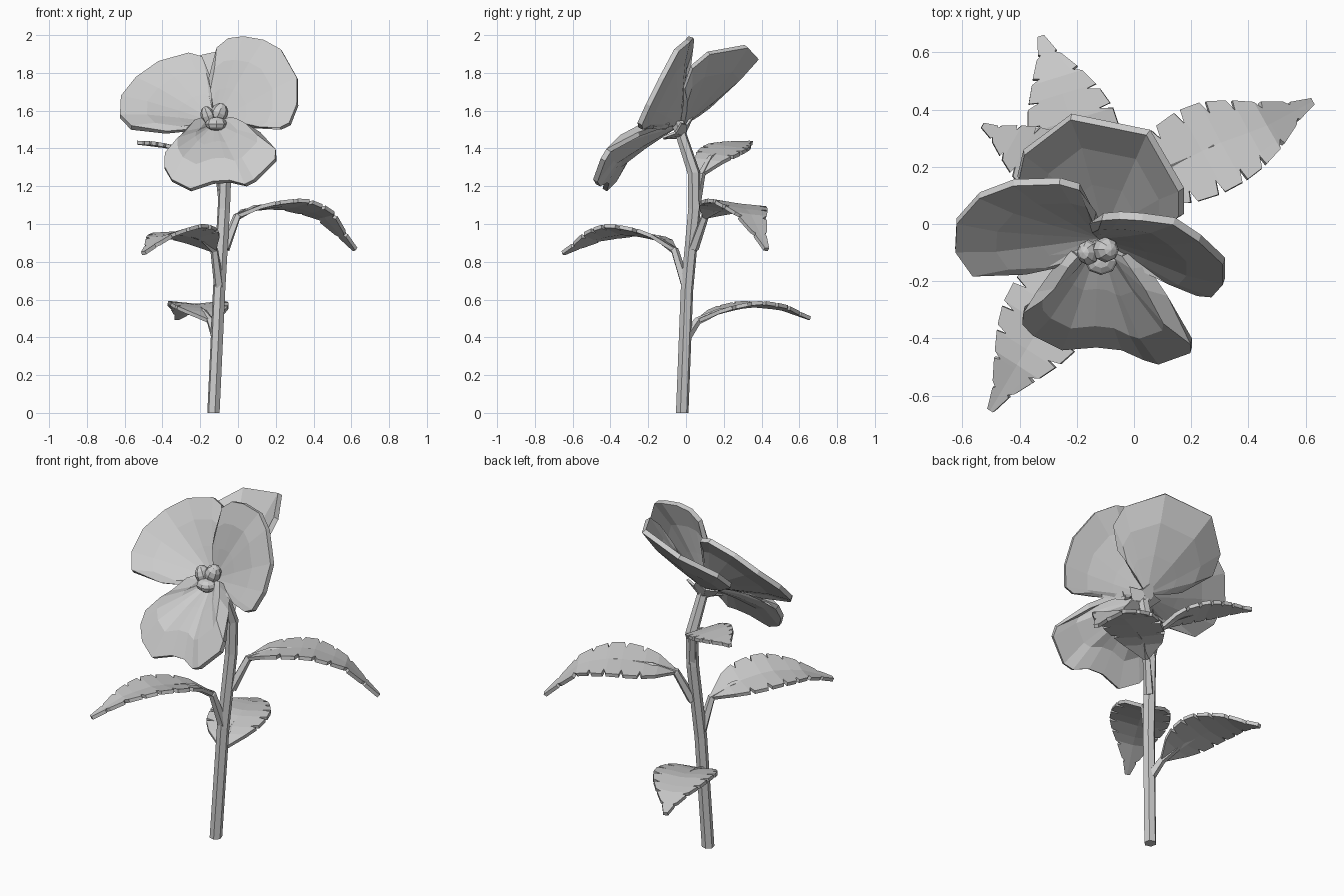
import bpy, bmesh, math
from mathutils import Vector, Matrix

cube = bpy.data.objects.get("Cube")
if cube:
    bpy.data.objects.remove(cube, do_unlink=True)

grey = bpy.data.materials.new("plain_grey")
grey.use_nodes = True
grey.diffuse_color = (0.6, 0.6, 0.6, 1)
grey.node_tree.nodes["Principled BSDF"].inputs["Base Color"].default_value = grey.diffuse_color


def finish(name, bm, thickness=0):
    """Turn a bmesh into a flat shaded object, optionally thickened."""
    bmesh.ops.recalc_face_normals(bm, faces=bm.faces)
    mesh = bpy.data.meshes.new(name)
    bm.to_mesh(mesh)
    bm.free()
    mesh.materials.append(grey)
    obj = bpy.data.objects.new(name, mesh)
    bpy.context.collection.objects.link(obj)
    if thickness:
        mod = obj.modifiers.new("thickness", 'SOLIDIFY')
        mod.thickness = thickness
        mod.offset = 0


def bridge(bm, rows):
    """Quads between neighbouring rows of vertices."""
    for a, b in zip(rows, rows[1:]):
        for i in range(len(a) - 1):
            bm.faces.new((a[i], a[i + 1], b[i + 1], b[i]))


def tube(name, path, radii, sides=6):
    """Faceted tube with closed ends along a path."""
    bm = bmesh.new()
    pts = [Vector(p) for p in path]
    rows = []
    for i, p in enumerate(pts):
        t = (pts[min(i + 1, len(pts) - 1)] - pts[max(i - 1, 0)]).normalized()
        if i == 0 and name == "stem":
            t = Vector((0, 0, 1))
        u = t.cross(Vector((0.3, 1, 0))).normalized()
        v = t.cross(u)
        ring = []
        for k in range(sides):
            a = math.tau * k / sides
            ring.append(bm.verts.new(p + radii[i] * (u * math.cos(a) + v * math.sin(a))))
        rows.append(ring)
    bridge(bm, [r + r[:1] for r in rows])
    bm.faces.new(rows[0])
    bm.faces.new(rows[-1])
    finish(name, bm)


def petal(name, base, rim, bulge):
    """Fan from the flower throat to a rim, curved by raised inner rings."""
    bm = bmesh.new()
    base = Vector(base)
    rim = [Vector(p) for p in rim]
    normal = Vector()
    for a, b in zip(rim, rim[1:]):
        normal += (a - base).cross(b - base)
    normal.normalize()
    if normal.dot(Vector((0, -1, 1))) < 0:
        normal.negate()
    rows = []
    for f, lift in ((0.4, 0.7), (0.72, 1), (1, 0)):
        rows.append([bm.verts.new(base.lerp(p, f) + normal * bulge * lift) for p in rim])
    root = bm.verts.new(base)
    for a, b in zip(rows[0], rows[0][1:]):
        bm.faces.new((root, a, b))
    bridge(bm, rows)
    finish(name, bm, 0.028)


def leaf(name, rib, half_width, roll, cup=0.05, teeth=6):
    """Stalk plus a cupped blade with slits along its margin."""
    pts = [Vector(p) for p in rib]
    tube(name + "_stalk", pts[:4], (0.028, 0.022, 0.016, 0.006), 5)
    blade = pts[1:]
    stations = [0, 0.1, 0.2]
    for k in range(teeth):
        c = 0.32 + 0.58 * k / (teeth - 1)
        stations += [c - 0.018, c, c + 0.01]
    stations.append(1)
    bm = bmesh.new()
    rows = []
    for i, s in enumerate(stations):
        x = s * (len(blade) - 1)
        j = min(int(x), len(blade) - 2)
        p = blade[j].lerp(blade[j + 1], x - j)
        t = (blade[-1] - blade[0]).lerp(blade[j + 1] - blade[j], 0.3).normalized()
        side = t.cross(Vector((0, 0, 1))).normalized()
        up = side.cross(t)
        side, up = (side * math.cos(roll) + up * math.sin(roll),
                    up * math.cos(roll) - side * math.sin(roll))
        # oval that tapers to both ends
        w = half_width * max(0.1, math.sin(math.pi * s ** 0.88)) ** 1.1
        slit = 2 < i < len(stations) - 1 and i % 3 == 1
        row = []
        for k in (-1, -0.65, 0, 0.65, 1):
            r = 0.7 * k if slit and abs(k) == 1 else k
            row.append(bm.verts.new(p + side * w * r + up * w * cup * 2 * abs(r)))
        rows.append(row)
    bridge(bm, rows)
    finish(name, bm, 0.02)


# Stem, bending forward under the flower
tube("stem", [(-0.13, -0.02, 0), (-0.1, 0.005, 0.65), (-0.075, 0.045, 1.08),
              (-0.068, 0.042, 1.27), (-0.09, -0.025, 1.47), (-0.1, -0.04, 1.54)],
     (0.034, 0.034, 0.034, 0.034, 0.03, 0.04))

# Petals
throat = (-0.12, -0.04, 1.53)
petal("right_petal", throat, [
    (-0.14, 0.05, 1.74), (-0.19, 0.13, 1.88), (-0.26, 0.15, 1.9), (-0.42, 0.145, 1.855),
    (-0.54, 0.1, 1.77), (-0.62, 0.01, 1.67), (-0.625, -0.09, 1.57), (-0.565, -0.175, 1.51),
    (-0.38, -0.165, 1.485), (-0.22, -0.13, 1.5)], 0.016)
petal("left_petal", throat, [
    (-0.145, 0.01, 1.77), (-0.11, 0.025, 1.93), (-0.05, 0.03, 1.98), (0.03, 0.025, 1.99),
    (0.14, 0.01, 1.97), (0.23, -0.05, 1.92), (0.315, -0.13, 1.77), (0.315, -0.2, 1.63),
    (0.275, -0.245, 1.53), (0.225, -0.24, 1.505), (0.08, -0.17, 1.52), (-0.02, -0.1, 1.51)], 0.016)
petal("back_petal", (-0.1, -0.02, 1.53), [
    (0.1, -0.01, 1.72), (0.165, 0.03, 1.83), (0.165, 0.12, 1.905), (0.05, 0.32, 1.94),
    (-0.22, 0.375, 1.88), (-0.385, 0.25, 1.765), (-0.405, 0.16, 1.68), (-0.3, 0.03, 1.6)], -0.018)
petal("lower_petal", (-0.12, -0.05, 1.525), [
    (0, -0.09, 1.52), (0.04, -0.15, 1.51), (0.11, -0.25, 1.475), (0.2, -0.41, 1.39),
    (0.2, -0.44, 1.34), (0.09, -0.48, 1.23), (0.04, -0.465, 1.205), (-0.04, -0.43, 1.225),
    (-0.13, -0.42, 1.22), (-0.25, -0.43, 1.18), (-0.35, -0.38, 1.23), (-0.39, -0.34, 1.3),
    (-0.385, -0.3, 1.37), (-0.33, -0.24, 1.42), (-0.26, -0.14, 1.5), (-0.22, -0.09, 1.515)], 0.045)

# Flower centre: two upright buds over a wide one
for name, spot, size, tilt in (
        ("centre_bud_right", (-0.16, -0.1, 1.572), (0.038, 0.045, 0.052), -0.35),
        ("centre_bud_left", (-0.1, -0.09, 1.588), (0.046, 0.045, 0.054), 0.4),
        ("centre_bud_lower", (-0.115, -0.13, 1.53), (0.058, 0.048, 0.036), 0)):
    bm = bmesh.new()
    bmesh.ops.create_uvsphere(bm, u_segments=8, v_segments=6, radius=1)
    turn = Matrix.Rotation(tilt, 4, 'Y')
    bmesh.ops.transform(bm, verts=bm.verts, matrix=Matrix.Translation(spot) @ turn @ Matrix.Diagonal((*size, 1)))
    finish(name, bm)

# Sepals hugging the back of the flower
axis = Vector((-0.05, -0.6, 0.8)).normalized()
across = Vector((1, 0, 0))
across = (across - axis * across.dot(axis)).normalized()
root = Vector((-0.092, -0.02, 1.47))
for k in range(5):
    a = math.tau * k / 5 + math.pi / 2
    out = across * math.cos(a) + axis.cross(across) * math.sin(a)
    wide = axis.cross(out)
    bm = bmesh.new()
    corners = [root + out * 0.015 - wide * 0.02, root + out * 0.05 + axis * 0.03 - wide * 0.038,
               root + out * 0.11 + axis * 0.05, root + out * 0.05 + axis * 0.03 + wide * 0.038,
               root + out * 0.015 + wide * 0.02]
    bm.faces.new([bm.verts.new(c) for c in corners])
    finish("sepal_%d" % (k + 1), bm, 0.012)

# Leaves from bottom to top
leaf("back_leaf", [(-0.115, 0, 0.4), (-0.145, 0.06, 0.485), (-0.18, 0.17, 0.535),
                   (-0.215, 0.34, 0.57), (-0.265, 0.5, 0.555), (-0.325, 0.655, 0.5)], 0.16, 0)
leaf("front_leaf", [(-0.1, 0, 0.67), (-0.125, -0.06, 0.86), (-0.2, -0.15, 0.925),
                    (-0.31, -0.33, 0.955), (-0.4, -0.48, 0.93), (-0.5, -0.65, 0.845)], 0.16, -0.15)
leaf("left_leaf", [(-0.07, 0.04, 0.87), (-0.005, 0.1, 1.04), (0.09, 0.18, 1.085),
                   (0.28, 0.275, 1.105), (0.45, 0.335, 1.055), (0.62, 0.425, 0.865)], 0.165, 0.12, 0.015)
leaf("top_leaf", [(-0.075, 0.05, 1.1), (-0.1, 0.08, 1.26), (-0.19, 0.13, 1.35),
                  (-0.31, 0.21, 1.4), (-0.42, 0.28, 1.42), (-0.53, 0.345, 1.43)], 0.12, -0.12, 0)
